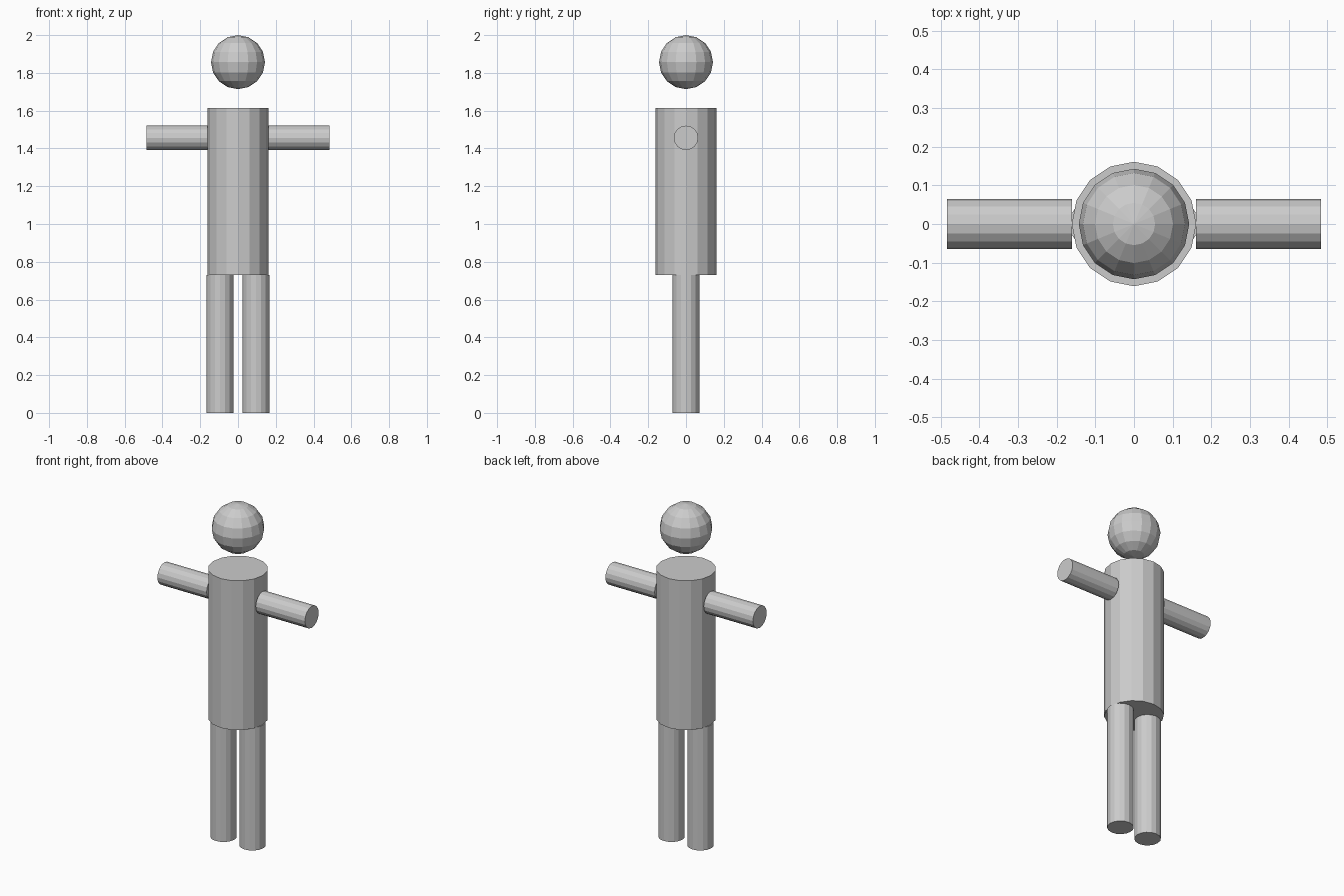
import bpy
from math import pi

if "Cube" in bpy.data.objects:
    bpy.data.objects.remove(bpy.data.objects["Cube"])

SIDES = 16


def cylinder(name, radius, length, location, rotation=(0, 0, 0)):
    bpy.ops.mesh.primitive_cylinder_add(vertices=SIDES, radius=radius, depth=length,
                                        location=location, rotation=rotation)
    bpy.context.object.name = name


# Torso
LEG_TOP, TORSO_TOP, TORSO_R = 0.73, 1.615, 0.161
cylinder("torso", TORSO_R, TORSO_TOP - LEG_TOP, (0, 0, (TORSO_TOP + LEG_TOP) / 2))

# Floating head
HEAD_R = 0.143
bpy.ops.mesh.primitive_uv_sphere_add(segments=SIDES, ring_count=8, radius=HEAD_R,
                                     location=(0, 0, 2 - HEAD_R))
bpy.context.object.name = "head"

# Arms start flush with the torso's widest point; legs hang below it
ARM_R, ARM_LENGTH = 0.0645, 0.323
LEG_R, LEG_X = 0.0715, 0.095
for side, s in (("left", -1), ("right", 1)):
    cylinder(side + "_arm", ARM_R, ARM_LENGTH,
             (s * (TORSO_R + ARM_LENGTH / 2), 0, 1.456), (0, pi / 2, 0))
    cylinder(side + "_leg", LEG_R, LEG_TOP, (s * LEG_X, 0, LEG_TOP / 2))
